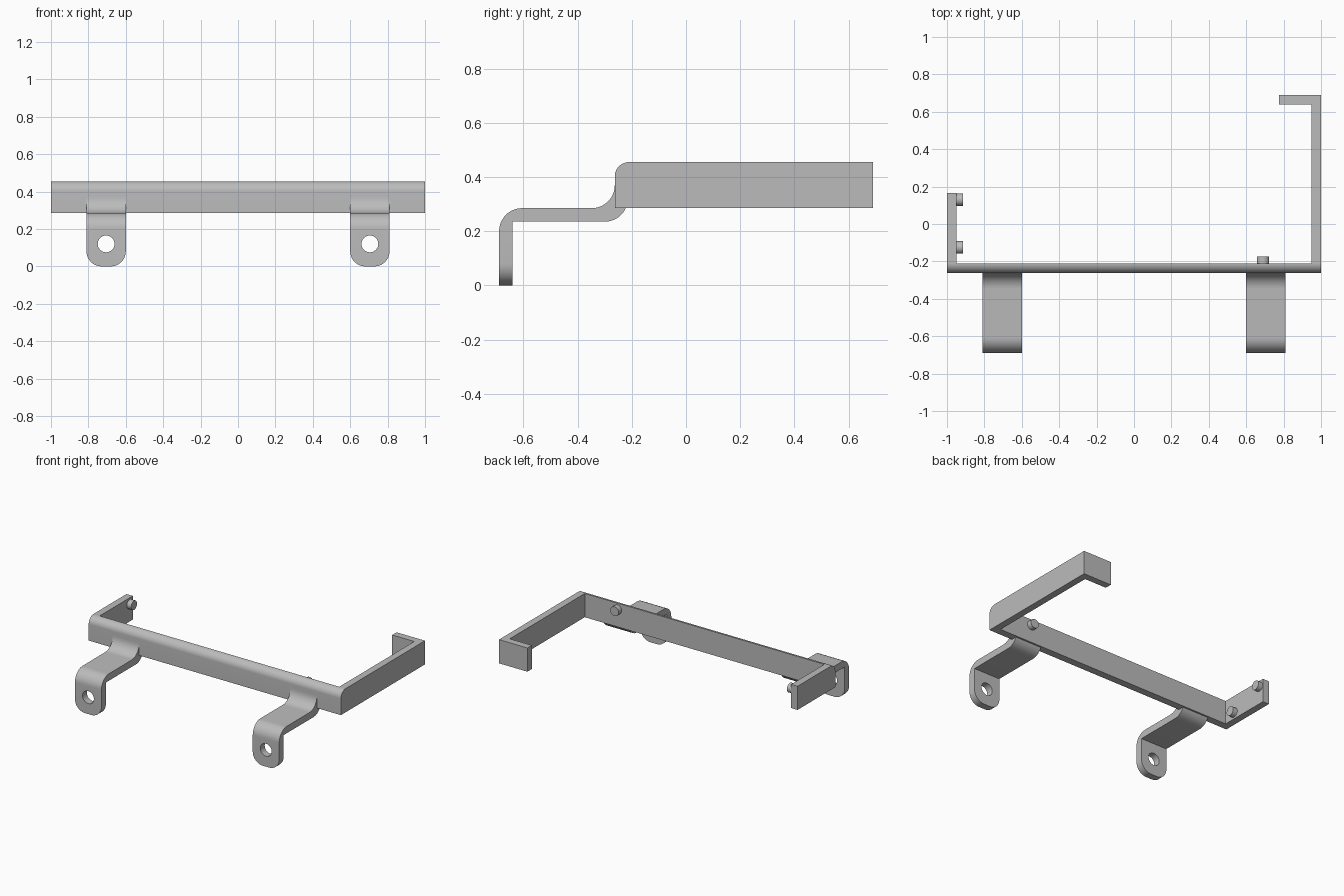
import bpy, bmesh
from math import pi, sin, cos, radians
from mathutils import Matrix, Vector

if "Cube" in bpy.data.objects:
    bpy.data.objects.remove(bpy.data.objects["Cube"], do_unlink=True)

steel = bpy.data.materials.new("grey_steel")
steel.use_nodes = True
GREY = (0.5, 0.5, 0.5, 1)
steel.diffuse_color = GREY
steel.node_tree.nodes["Principled BSDF"].inputs["Base Color"].default_value = GREY

BACK, FRONT = 0.69, -0.69
BAR_FRONT, BAR_BACK = -0.263, -0.21
LOW, TOP = 0.285, 0.455
T = 0.05            # sheet thickness
BEND = 0.085        # bend radius of the legs
LEG_X, LEG_HALF = 0.705, 0.105


def finish(name, bm):
    bmesh.ops.recalc_face_normals(bm, faces=bm.faces)
    mesh = bpy.data.meshes.new(name)
    bm.to_mesh(mesh)
    bm.free()
    mesh.materials.append(steel)
    obj = bpy.data.objects.new(name, mesh)
    bpy.context.collection.objects.link(obj)
    return obj


def smooth(obj):
    bpy.ops.object.select_all(action="DESELECT")
    obj.select_set(True)
    bpy.context.view_layer.objects.active = obj
    bpy.ops.object.shade_smooth_by_angle(angle=radians(30))


def arc(cy, cz, r, start, end, steps=12):
    angles = [radians(start + (end - start) * i / steps) for i in range(steps + 1)]
    return [(cy + r * cos(a), cz + r * sin(a)) for a in angles]


def extrude_profile(points, x0, x1):
    """Sweep a (y, z) outline along x."""
    bm = bmesh.new()
    face = bm.faces.new([bm.verts.new((x0, y, z)) for y, z in points])
    new = bmesh.ops.extrude_face_region(bm, geom=[face])["geom"]
    bmesh.ops.translate(bm, vec=(x1 - x0, 0, 0),
                        verts=[v for v in new if isinstance(v, bmesh.types.BMVert)])
    return bm


def plate(name, x0, x1, y0, y1):
    return finish(name, extrude_profile([(y0, LOW), (y1, LOW), (y1, TOP), (y0, TOP)], x0, x1))


def cylinder(name, centre, axis, radius, length):
    bm = bmesh.new()
    turn = Vector((0, 0, 1)).rotation_difference(Vector(axis)).to_matrix().to_4x4()
    bmesh.ops.create_cone(bm, cap_ends=True, segments=32, radius1=radius, radius2=radius,
                          depth=length, matrix=Matrix.Translation(centre) @ turn)
    return finish(name, bm)


# Front bar with its rolled upper edge
r = BAR_BACK - BAR_FRONT
bar = [(BAR_FRONT, LOW), (BAR_BACK, LOW)] + arc(BAR_BACK, TOP - r, r, 90, 180)
smooth(finish("front_bar", extrude_profile(bar, -1, 1)))

# Side arms and the hooked end
plate("left_arm", 1 - T, 1, BAR_BACK, BACK)
plate("left_arm_hook", 0.775, 1 - T, BACK - T, BACK)
plate("right_arm", -1, -1 + T, BAR_BACK, 0.165)

# Locating pins
PIN_R, PIN_L = 0.033, 0.035
for name, centre, axis in [
        ("bar_pin", (0.69, BAR_BACK + PIN_L / 2, 0.41), (0, 1, 0)),
        ("right_arm_front_pin", (-1 + T + PIN_L / 2, -0.125, 0.33), (1, 0, 0)),
        ("right_arm_back_pin", (-1 + T + PIN_L / 2, 0.13, 0.41), (1, 0, 0))]:
    smooth(cylinder(name, centre, axis, PIN_R, PIN_L))

# Bent mounting legs with rounded feet and a bolt hole
leg_profile = ([(FRONT + T, 0), (FRONT + T, LOW - T)]
               + arc(BAR_BACK - 0.005 - BEND, LOW - T + BEND, BEND, -90, 0)
               + arc(BAR_FRONT - BEND, LOW + BEND, BEND, 0, -90)
               + arc(FRONT + BEND, LOW - BEND, BEND, 90, 180)
               + [(FRONT, 0)])
for side, x in (("left", LEG_X), ("right", -LEG_X)):
    bm = extrude_profile(leg_profile, x - LEG_HALF, x + LEG_HALF)
    corners = [e for e in bm.edges
               if all(v.co.z < 0.001 for v in e.verts)
               and abs(e.verts[0].co.x - e.verts[1].co.x) < 0.001]
    bmesh.ops.bevel(bm, geom=corners, offset=0.08, offset_type="OFFSET", segments=10,
                    profile=0.5, affect="EDGES")
    leg = finish(side + "_mounting_leg", bm)
    cutter = cylinder("hole_cutter", (x, FRONT + T / 2, 0.12), (0, 1, 0), 0.045, 0.15)
    cutter.hide_render = True
    cut = leg.modifiers.new("bolt_hole", "BOOLEAN")
    cut.operation, cut.solver, cut.object = "DIFFERENCE", "EXACT", cutter
    bpy.context.view_layer.objects.active = leg
    bpy.ops.object.modifier_apply(modifier=cut.name)
    bpy.data.objects.remove(cutter, do_unlink=True)
    smooth(leg)
